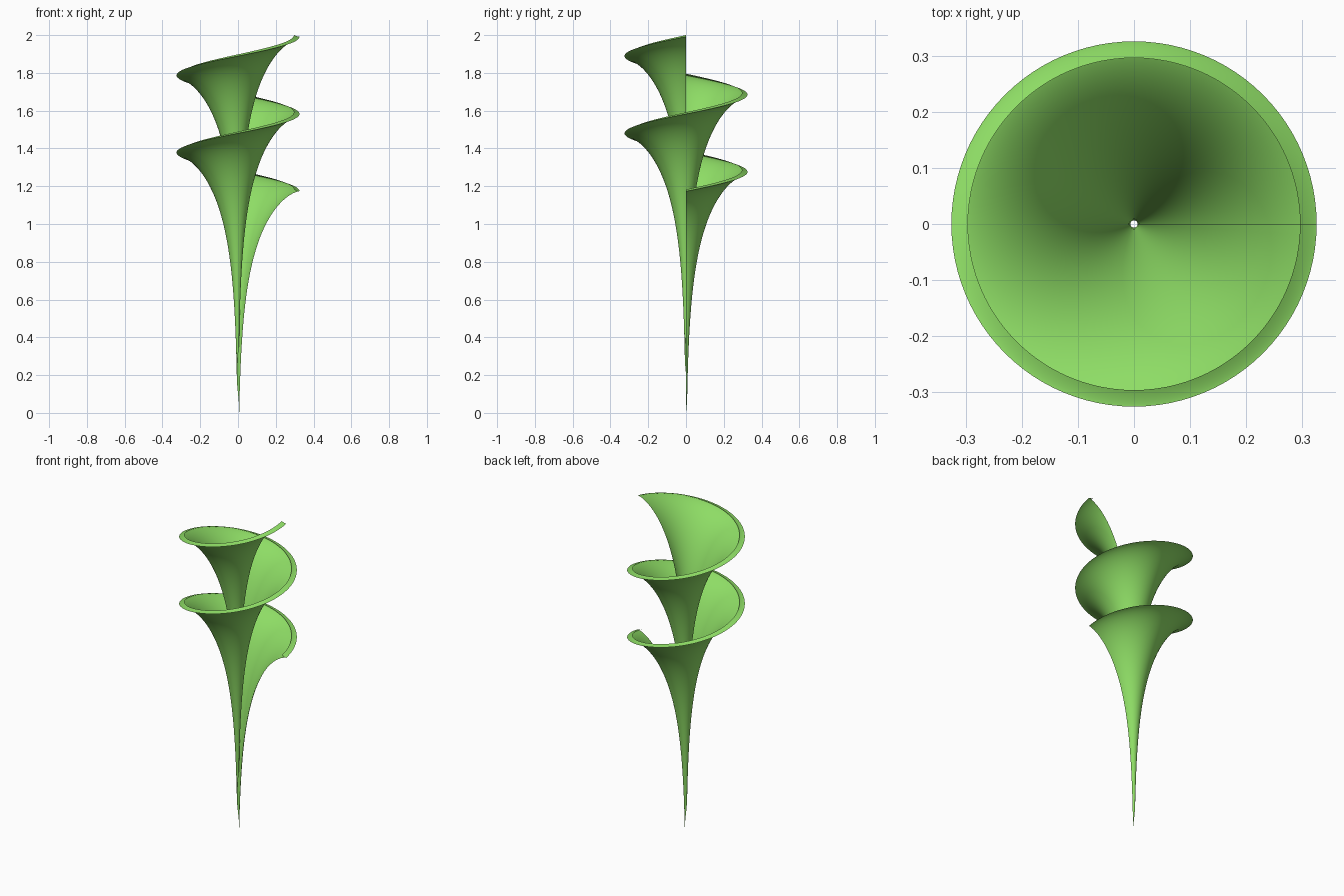
import bpy
import bmesh
import math

if "Cube" in bpy.data.objects:
    bpy.data.objects.remove(bpy.data.objects["Cube"])

A = 0.3255            # largest radius
RISE = 0.2 * A        # climb per radian
TURNS = 2
STEPS = 192           # steps around the whole twist
V0, V1 = 0.02, 2.0    # range along the flared profile


def height(v):
    return A * (math.cos(v) + math.log(math.tan(v / 2)))


# Flared profile: thin stem out to the sharp rim, then the small folded lip
N, LIP = 48, 12
vs = [V0 * (math.pi / 2 / V0) ** (i / N) for i in range(N + 1)]
vs += [math.pi / 2 + (V1 - math.pi / 2) * i / LIP for i in range(1, LIP + 1)]
base = height(V0)

# Sweep the profile around z while it climbs
bm = bmesh.new()
rows = []
for j in range(STEPS + 1):
    u = TURNS * 2 * math.pi * j / STEPS
    rows.append([bm.verts.new((A * math.sin(v) * math.cos(u),
                               A * math.sin(v) * math.sin(u),
                               height(v) - base + RISE * u)) for v in vs])
for r0, r1 in zip(rows, rows[1:]):
    for i in range(len(vs) - 1):
        bm.faces.new((r0[i], r1[i], r1[i + 1], r0[i + 1]))

mesh = bpy.data.meshes.new("twisted_horn_surface")
bm.to_mesh(mesh)
bm.free()
obj = bpy.data.objects.new("twisted_horn_surface", mesh)
bpy.context.collection.objects.link(obj)

# Green material
mat = bpy.data.materials.new("green")
mat.diffuse_color = (0.27, 0.72, 0.13, 1)
mat.use_nodes = True
mat.node_tree.nodes["Principled BSDF"].inputs["Base Color"].default_value = mat.diffuse_color
mesh.materials.append(mat)

# Smooth shading with a crisp rim
bpy.context.view_layer.objects.active = obj
obj.select_set(True)
bpy.ops.object.shade_smooth_by_angle(angle=math.radians(40))
